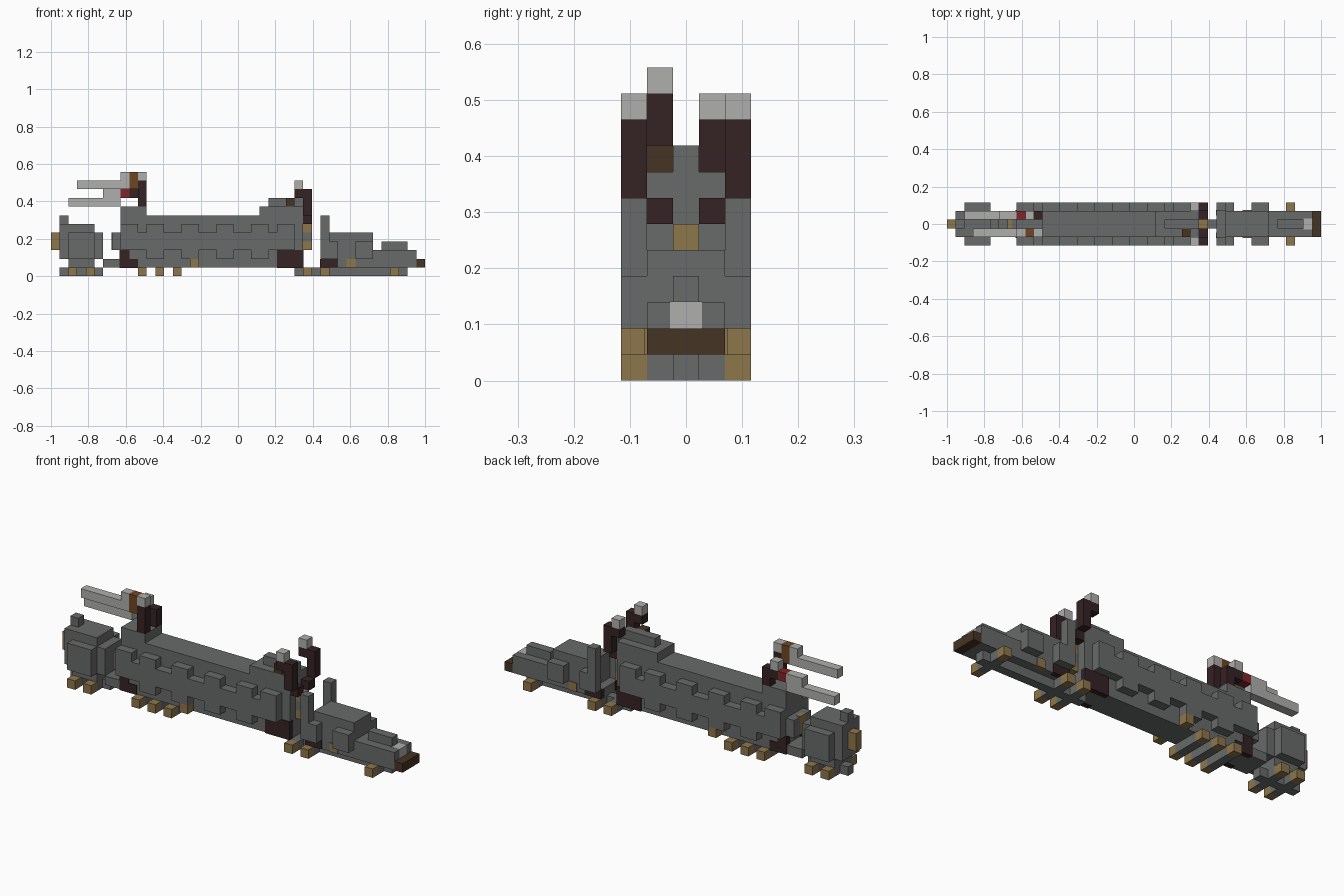
import bpy
import bmesh
from mathutils import Matrix, Vector

default_cube = bpy.data.objects.get("Cube")
if default_cube:
    bpy.data.objects.remove(default_cube)

UNIT = 2 / 43  # edge of one building block


def material(name, colour):
    mat = bpy.data.materials.new(name)
    mat.use_nodes = True
    mat.diffuse_color = (*colour, 1)
    mat.node_tree.nodes["Principled BSDF"].inputs["Base Color"].default_value = (*colour, 1)
    return mat


GREY = material("hull grey", (.14, .147, .144))
TAN = material("tan", (.27, .18, .07))
DARK = material("dark maroon", (.036, .016, .018))
BROWN = material("dark brown", (.06, .034, .017))
LIGHT = material("light grey", (.43, .43, .42))
RED = material("red", (.22, .018, .02))
RUST = material("rust brown", (.16, .06, .016))


def box(name, mat, x, y, z, mirror=False):
    """Box between block-grid limits; mirror repeats it across the centre line."""
    spans = [y, (5 - y[1], 5 - y[0])] if mirror else [y]
    bm = bmesh.new()
    for span in spans:
        limits = (x, span, z)
        origin = (21.5, 2.5, 0)
        centre = Vector([(a + b) / 2 - o for (a, b), o in zip(limits, origin)]) * UNIT
        size = [(b - a) * UNIT for a, b in limits]
        bmesh.ops.create_cube(bm, size=1, matrix=Matrix.Translation(centre) @ Matrix.Diagonal((*size, 1)))
    mesh = bpy.data.meshes.new(name)
    bm.to_mesh(mesh)
    bm.free()
    mesh.materials.append(mat)
    obj = bpy.data.objects.new(name, mesh)
    bpy.context.collection.objects.link(obj)
    return obj


OUTER, INNER = (0, 1), (1, 2)
CORE, MID, FULL = (1, 4), (2, 3), (0, 5)

# Rear engine block
box("rear_exhaust", TAN, (0, 1), MID, (3, 5))
box("rear_plate", GREY, (1, 2), CORE, (2, 6))
box("rear_post", GREY, (1, 2), MID, (6, 7))
box("engine_core", GREY, (2, 5), CORE, (1, 6))
box("engine_sides", GREY, (2, 5), FULL, (2, 5))
box("engine_front", GREY, (5, 6), CORE, (2, 5))
box("rear_spine", GREY, (1, 6), MID, (0, 1))
box("rear_coupling", GREY, (6, 8), CORE, (1, 2))

# Main hull
box("hull_core", GREY, (8, 29), CORE, (1, 7))
box("hull_side_panels", GREY, (8, 28), FULL, (3, 5))
box("hull_rear_plate", GREY, (7, 8), CORE, (3, 5))
box("hull_rear_outlet", TAN, (6.95, 7.5), MID, (3, 5.05))
box("gun_deck", GREY, (8, 11), CORE, (7, 8))
box("rear_shoulder", GREY, (8, 10), FULL, (5, 6))
box("front_shoulder", GREY, (26, 28), FULL, (5, 6))
for start in range(11, 26, 4):
    box("upper_armour_tab", GREY, (start, start + 2), OUTER, (5, 6), True)
    box("lower_armour_tab", GREY, (start, start + 2), OUTER, (2, 3), True)

# Recessed dark panels under the armour
SKIN = (.9, 1.5)
box("rear_dark_panel", DARK, (7.9, 9), SKIN, (.95, 3), True)
box("rear_dark_foot", DARK, (9, 10), SKIN, (.95, 2), True)
box("front_dark_panel", DARK, (26, 29.05), SKIN, (.95, 3), True)
box("side_roller", TAN, (16, 17), OUTER, (1, 2), True)

# Forward turret
box("turret_base", GREY, (24, 29), CORE, (7, 8))
box("turret_top", GREY, (25, 29), MID, (8, 9))
box("turret_hatch", BROWN, (27, 28), INNER, (8, 9))

# Hull nose with lamps
box("hull_nose", GREY, (29, 30), MID, (4, 5))
for level in (3, 5):
    box("nose_lamp", TAN, (29, 30), MID, (level, level + 1))

# Paired hooked arms
box("arm_root", DARK, (29, 30), INNER, (6, 7), True)
box("arm_upright", DARK, (29, 30), OUTER, (7, 10), True)
box("arm_elbow", DARK, (28, 29), OUTER, (9, 10), True)
box("arm_tip", LIGHT, (28, 29), OUTER, (10, 11), True)

# High rear gun
box("high_gun_mount", DARK, (10, 11), INNER, (8, 11))
box("high_gun_cap", LIGHT, (10, 11), INNER, (11, 12))
box("high_gun_grip", RUST, (9, 10), INNER, (10, 12))
box("high_gun_sight", LIGHT, (8, 9), INNER, (11, 12))
box("high_gun_barrel", LIGHT, (3, 9), INNER, (10, 11))

# Low rear gun
FAR = (3, 4)
box("low_gun_mount", DARK, (10, 11), FAR, (8, 10))
box("low_gun_arm", DARK, (9, 10), FAR, (9, 10))
box("low_gun_cap", LIGHT, (9, 10), FAR, (10, 11))
box("low_gun_breech", RED, (8, 9), FAR, (9, 10))
box("low_gun_body", LIGHT, (6, 8), FAR, (9, 10))
box("low_gun_barrel", LIGHT, (2, 8), FAR, (8, 9))

# Front carriage
box("front_spine", GREY, (28, 41), MID, (0, 1))
box("carriage_floor", GREY, (31, 42), CORE, (1, 2))
box("carriage_dark_panel", DARK, (30.95, 33), SKIN, (1, 2), True)
box("carriage_lamp", TAN, (34, 35), SKIN, (1, 2), True)
box("carriage_posts", GREY, (31, 32), OUTER, (2, 7), True)
box("carriage_rear_sides", GREY, (32, 33), OUTER, (2, 4), True)
box("cabin", GREY, (32, 37), CORE, (2, 5))
box("cabin_side_plates", GREY, (35, 37), OUTER, (2, 4), True)
box("bonnet", GREY, (37, 41), CORE, (2, 3))
box("bonnet_ridge", GREY, (38, 41), MID, (3, 4))
box("lamp_cheeks", GREY, (41, 42), INNER, (2, 3), True)
box("headlamp", LIGHT, (41, 42.02), (1.88, 3.12), (2, 3.02))
box("bumper", BROWN, (42, 43), CORE, (1, 2))

# Wheels and axles
for start in (2, 4, 10, 12, 14, 29, 31, 39):
    box("axle", GREY, (start, start + 1), CORE, (0, 1))
    box("wheels", TAN, (start, start + 1), OUTER, (0, 1), True)
